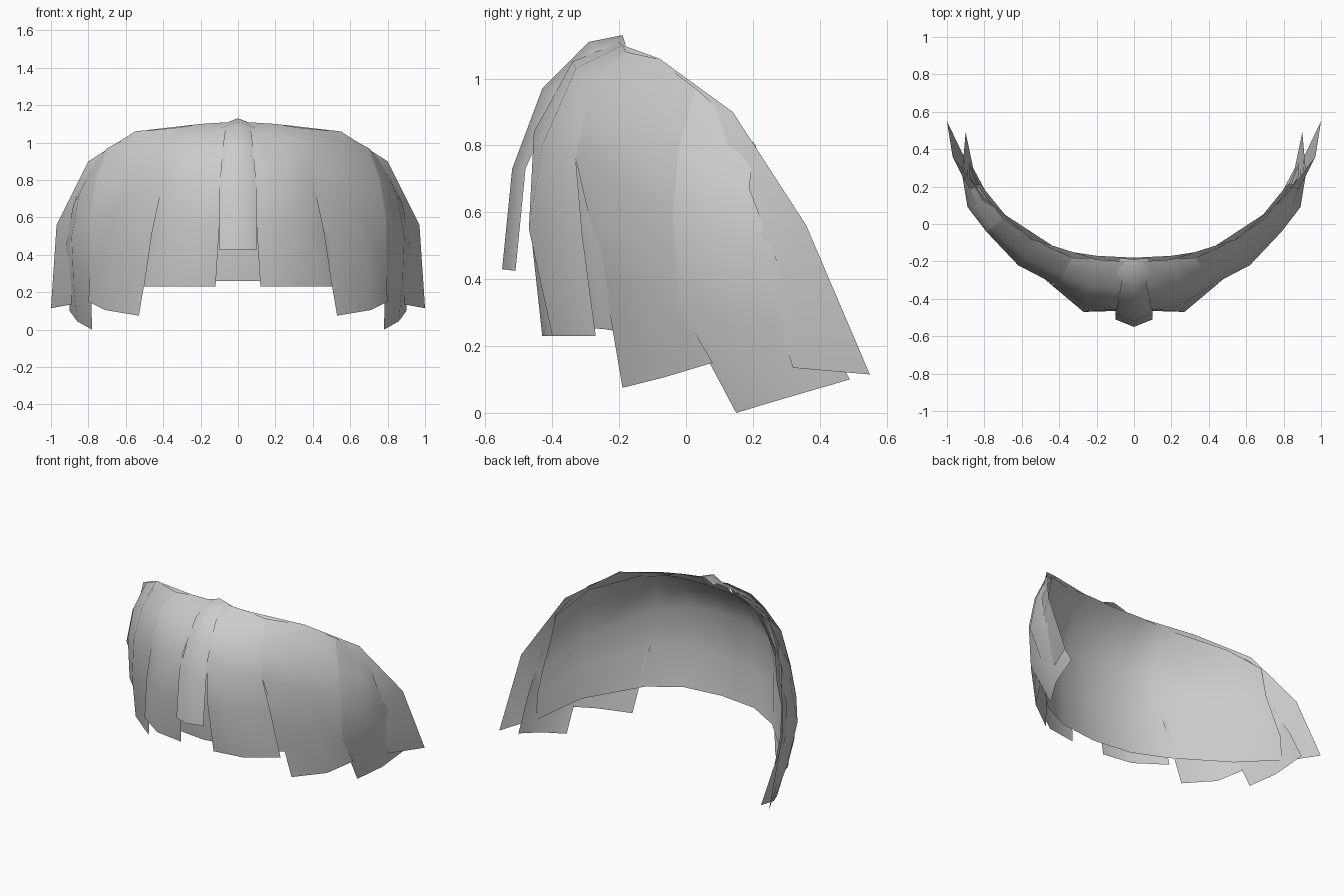
import bpy


def sheet(name, columns):
    """Smooth open sheet: each column runs root to tip; mirrored across x = 0."""
    rows = len(columns[0])
    verts = [p for col in columns for p in col]
    faces = []
    for c in range(len(columns) - 1):
        for r in range(rows - 1):
            a = c * rows + r
            faces.append((a, a + 1, a + rows + 1, a + rows))
    mesh = bpy.data.meshes.new(name)
    mesh.from_pydata(verts, [], faces)
    for p in mesh.polygons:
        p.use_smooth = True
    ob = bpy.data.objects.new(name, mesh)
    bpy.context.collection.objects.link(ob)
    m = ob.modifiers.new("mirror", 'MIRROR')
    m.use_mirror_merge = True
    return ob


# Continuous inner layer
sheet("inner_fringe", [
    [(0, -.18, 1.09), (0, -.30, 1.0), (0, -.40, .80), (0, -.41, .50), (0, -.38, .26)],
    [(.20, -.17, 1.09), (.22, -.28, 1.0), (.24, -.37, .80), (.25, -.38, .50), (.26, -.35, .26)],
    [(.40, -.14, 1.06), (.38, -.24, .98), (.41, -.30, .76), (.45, -.29, .50), (.47, -.24, .25)],
    [(.69, .05, .95), (.73, .01, .80), (.76, 0, .60), (.76, .01, .40), (.75, .04, .20)],
    [(.82, .21, .80), (.86, .21, .62), (.88, .26, .45), (.88, .32, .30), (.88, .33, .135)],
])

# Raised lock down the middle of the forehead
sheet("centre_lock", [
    [(0, -.19, 1.13), (0, -.29, 1.11), (0, -.43, .97), (0, -.52, .73), (0, -.55, .43)],
    [(.08, -.18, 1.10), (.09, -.27, 1.08), (.09, -.38, .96), (.10, -.48, .73), (.10, -.51, .425)],
])

# Edges shared by neighbouring locks, split only below the slit
slit_a = [(.33, -.18, 1.08), (.38, -.28, 1.0), (.41, -.33, .76)]
slit_b = [(.70, .03, .97), (.76, -.02, .80), (.79, -.04, .60), (.79, -.02, .32)]

sheet("front_lock", [
    [(.04, -.20, 1.11), (.07, -.34, 1.05), (.09, -.455, .84), (.10, -.465, .55), (.12, -.43, .23)],
    [(.20, -.19, 1.10), (.25, -.33, 1.03), (.26, -.43, .80), (.27, -.47, .55), (.32, -.40, .23)],
    slit_a + [(.46, -.31, .53), (.505, -.27, .23)],
])

sheet("temple_lock", [
    slit_a + [(.48, -.24, .37), (.53, -.19, .075)],
    [(.53, -.09, 1.06), (.58, -.18, .93), (.62, -.22, .70), (.68, -.15, .40), (.71, -.07, .105)],
    slit_b + [(.80, .08, .15)],
])

sheet("side_lock", [
    slit_b + [(.78, .15, 0)],
    [(.78, .13, .88), (.85, .10, .72), (.89, .09, .50), (.88, .18, .25), (.86, .30, .045)],
    [(.83, .20, .80), (.88, .19, .67), (.92, .27, .46), (.91, .38, .30), (.90, .49, .10)],
])

# Long outer lock sweeping from the crown to the rear tips
sheet("rear_lock", [
    [(.20, -.19, 1.10), (.55, -.08, 1.06), (.80, .14, .90), (.97, .36, .56), (1.0, .55, .115)],
    [(.32, -.25, 1.03), (.58, -.13, .97), (.82, .11, .75), (.89, .20, .52), (.89, .32, .135)],
])
